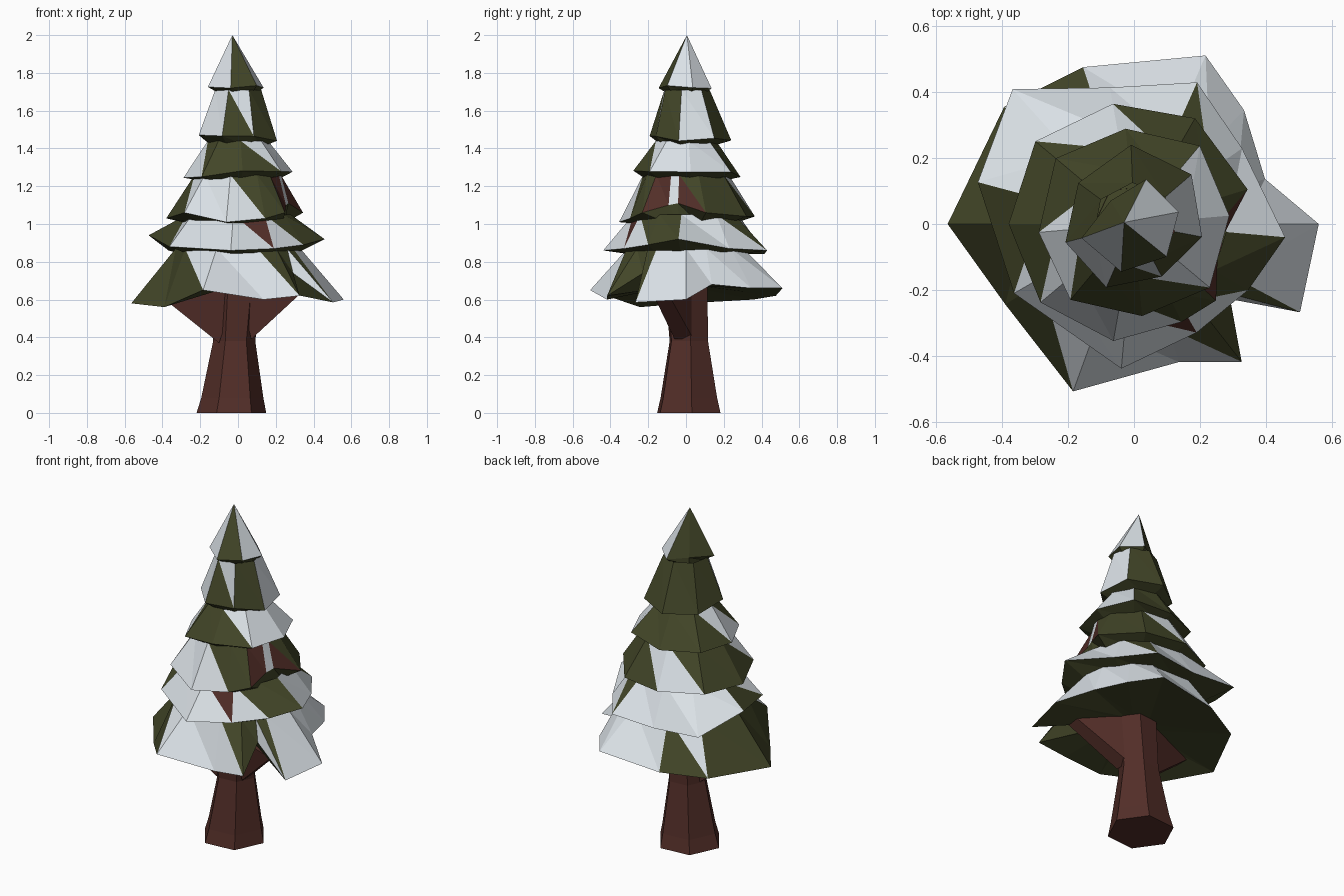
import bpy, bmesh, math, random
from mathutils import Vector

if "Cube" in bpy.data.objects:
    bpy.data.objects.remove(bpy.data.objects["Cube"])

random.seed(4)


def material(name, rgb):
    m = bpy.data.materials.new(name)
    m.diffuse_color = (*rgb, 1)
    m.use_nodes = True
    m.node_tree.nodes["Principled BSDF"].inputs["Base Color"].default_value = m.diffuse_color
    return m


GREEN = material("needle green", (0.055, 0.061, 0.021))
SNOW = material("snow white", (0.70, 0.75, 0.79))
BARK = material("bark brown", (0.085, 0.027, 0.021))
SLOT = {"G": 0, "W": 1, "B": 2}


def finish(bm, name, mats):
    me = bpy.data.meshes.new(name)
    bm.to_mesh(me)
    bm.free()
    for m in mats:
        me.materials.append(m)
    ob = bpy.data.objects.new(name, me)
    bpy.context.collection.objects.link(ob)
    return ob


def polar(a, r, z):
    a = math.radians(a)
    return (r * math.cos(a), r * math.sin(a), z)


def tier(name, top, rim, under, colours, closed=False):
    """Jagged skirt: top ring (r, z), rim of (angle, r, z), underside ring (r, z).
    colours holds two letters per sector (one per triangle): Green, White, Brown."""
    bm = bmesh.new()
    n = len(rim)
    if top[0] == 0:
        apex = bm.verts.new((-0.03, 0.005, top[1]))
        ups = [apex] * n
    else:
        ups = [bm.verts.new(polar(a, top[0], top[1])) for a, r, z in rim]
    outs = [bm.verts.new(polar(*p)) for p in rim]
    lows = [bm.verts.new(polar(a, *under)) for a, r, z in rim]
    for i in range(n):
        j = (i + 1) % n
        f = bm.faces.new((ups[i], outs[i], outs[j]))
        f.material_index = SLOT[colours[2 * i]]
        if top[0]:
            f = bm.faces.new((ups[i], outs[j], ups[j]))
            f.material_index = SLOT[colours[2 * i + 1]]
        bm.faces.new((outs[i], lows[i], lows[j]))
        bm.faces.new((outs[i], lows[j], outs[j]))
    if closed:
        bm.faces.new(lows[::-1])
    return finish(bm, name, (GREEN, SNOW, BARK))


def even(start, z, radii):
    """Evenly spaced rim with a little height variation."""
    step = 360 / len(radii)
    return [(start + i * step, r, z + random.uniform(-0.02, 0.025))
            for i, r in enumerate(radii)]


# Foliage, from the tip down
tier("tip_tier", (0, 2.0),
     even(-165, 1.735, [.165, .15, .14, .14, .14, .10]),
     (0.10, 1.69), "WWGGWWWWGGGG")
tier("second_tier", (0.125, 1.71),
     even(-165, 1.45, [.215, .21, .18, .21, .23, .24, .21]),
     (0.13, 1.41), "WWGWGGWWGGGGGG")
tier("third_tier", (0.16, 1.44),
     even(-175, 1.26, [.29, .30, .28, .30, .29, .31, .29, .31]),
     (0.20, 1.23), "WGGGGWWWWWGGGGGW")
tier("fourth_tier", (0.23, 1.26),
     [(-180, .38, 1.03), (-140, .37, 1.06), (-100, .36, 1.01), (-64, .33, 1.03),
      (-43, .34, 1.06), (-20, .27, 1.10), (-9, .27, 1.11), (17, .36, 1.06),
      (60, .37, 1.04), (100, .37, 1.04), (140, .39, 1.04)],
     (0.25, 1.00), "GWWWWGGGBBWWBGGGGWWGGG")
tier("fifth_tier", (0.28, 1.05),
     [(-195, .49, .94), (-150, .42, .88), (-95, .44, .86), (-60, .38, .87),
      (-30, .40, .89), (-5, .46, .92), (35, .40, .87), (66, .47, .86),
      (100, .42, .84), (132, .55, .86)],
     (0.30, 0.84), "GWWWWBWGGGWWWGWWWWWW")
tier("bottom_tier", (0.33, 0.87),
     [(-180, .565, .58), (-148, .46, .56), (-110, .54, .65), (-72, .44, .60),
      (-52, .53, .62), (-38, .37, .74), (-28, .57, .585), (0, .56, .60),
      (19, .42, .68), (46, .48, .66), (67, .555, .66), (108, .50, .62),
      (138, .53, .60)],
     (0.10, 0.67), "GGGWWWWGGGWGWWWWWWWWWWGWGG", True)

# Trunk: six-sided, flared at the foot, ending inside the foliage
bm = bmesh.new()
rings = []
for cx, cy, r, z in ((-.035, .015, .185, 0), (-.03, .015, .165, .08),
                     (-.02, .015, .112, .38), (0, 0, .125, .69)):
    rings.append([bm.verts.new(Vector(polar(60 * k + 5, r, z)) + Vector((cx, cy, 0)))
                  for k in range(6)])
for a, b in zip(rings, rings[1:]):
    for k in range(6):
        bm.faces.new((a[k], a[(k + 1) % 6], b[(k + 1) % 6], b[k]))
bm.faces.new(rings[0][::-1])
finish(bm, "trunk", (BARK,))


# Low boughs: wedges spreading from the trunk under the bottom tier
def bough(name, foot, tip):
    bm = bmesh.new()
    for s in (-1, 1):
        for p, w in ((foot, .05), (tip, .04), ((0, 0, .68), .09)):
            bm.verts.new((p[0], p[1] + s * w, p[2]))
    bmesh.ops.convex_hull(bm, input=bm.verts)
    bmesh.ops.recalc_face_normals(bm, faces=bm.faces)
    finish(bm, name, (BARK,))


bough("left_bough", (-.10, -.01, .37), (-.40, -.07, .61))
bough("right_bough", (.07, -.01, .39), (.34, -.14, .64))
